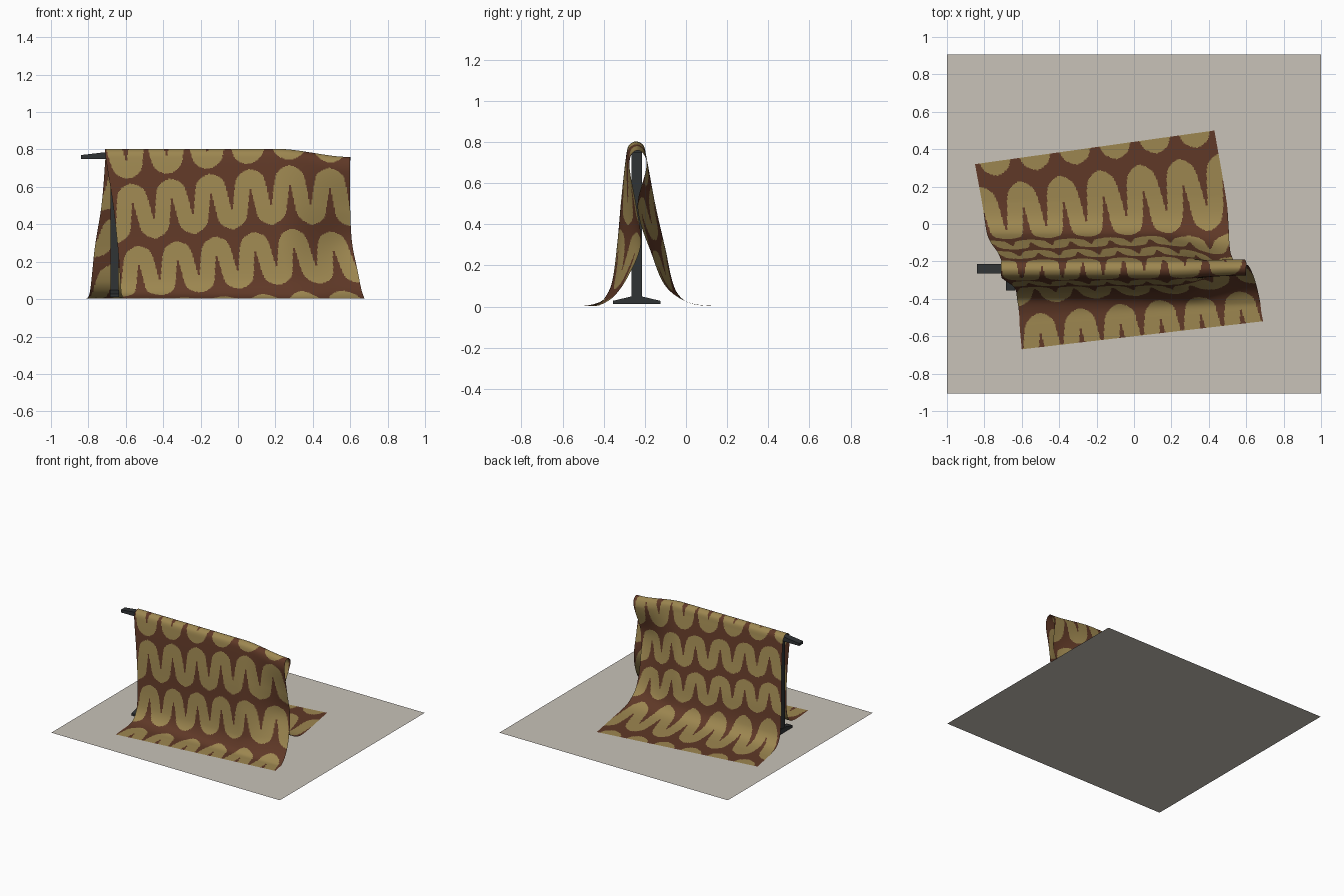
import bpy, bmesh, math
from mathutils import Vector

if "Cube" in bpy.data.objects:
    bpy.data.objects.remove(bpy.data.objects["Cube"])


def material(name, rgb):
    m = bpy.data.materials.new(name)
    m.diffuse_color = (*rgb, 1)
    m.use_nodes = True
    m.node_tree.nodes["Principled BSDF"].inputs["Base Color"].default_value = m.diffuse_color
    return m


GROUND = material("warm grey", (0.58, 0.54, 0.48))
METAL = material("dark metal", (0.03, 0.034, 0.036))
BROWN = material("brown cloth", (0.115, 0.040, 0.020))
TAN = material("tan cloth", (0.335, 0.240, 0.080))


def make_object(name, verts, faces, mats):
    me = bpy.data.meshes.new(name)
    me.from_pydata(verts, [], faces)
    for m in mats:
        me.materials.append(m)
    ob = bpy.data.objects.new(name, me)
    bpy.context.collection.objects.link(ob)
    return ob


def prism(name, profile, place, lo, hi):
    """Extrude a closed profile; place(a, b, t) gives the 3D point."""
    n = len(profile)
    verts = [place(a, b, t) for t in (lo, hi) for a, b in profile]
    faces = [tuple(range(n)), tuple(range(2 * n - 1, n - 1, -1))]
    faces += [(i, i + n, (i + 1) % n + n, (i + 1) % n) for i in range(n)]
    ob = make_object(name, verts, faces, [METAL])
    bm = bmesh.new()
    bm.from_mesh(ob.data)
    bmesh.ops.recalc_face_normals(bm, faces=bm.faces)
    bm.to_mesh(ob.data)
    bm.free()
    return ob


# ground sheet
make_object("ground_sheet", [(-1, -.905, 0), (1, -.905, 0), (1, .905, 0), (-1, .905, 0)],
            [(0, 1, 2, 3)], [GROUND])

# stand: tapered rail, two posts, two tapered feet
YC = -0.24
prism("rail", [(-.84, .75), (.36, .75), (.36, .77), (.19, .79), (-.67, .79), (-.84, .77)],
      lambda a, b, t: (a, t, b), YC - .025, YC + .025)
for side, x in (("left", -.66), ("right", .18)):
    prism(side + "_post", [(x - .022, YC - .025), (x + .022, YC - .025),
                           (x + .022, YC + .025), (x - .022, YC + .025)],
          lambda a, b, t: (a, b, t), .03, .76)
    prism(side + "_foot", [(YC - .115, .012), (YC + .115, .012), (YC + .115, .028),
                           (YC + .03, .048), (YC - .03, .048), (YC - .115, .028)],
          lambda a, b, t: (t, a, b), x - .025, x + .025)

# cloth path from front edge over the rail to back edge:
# x left, x right, y left, y right, z left, z right
ROWS = [
    (-.60, .69, -.67, -.52, .003, .003),
    (-.61, .68, -.56, -.465, .003, .003),
    (-.615, .675, -.47, -.42, .007, .007),
    (-.625, .66, -.40, -.35, .035, .05),
    (-.63, .64, -.362, -.28, .11, .15),
    (-.645, .61, -.335, -.22, .30, .30),
    (-.67, .60, -.315, -.24, .52, .48),
    (-.705, .60, -.29, -.275, .74, .68),
    (-.71, .60, -.277, -.265, .785, .74),
    (-.71, .60, -.243, -.235, .803, .76),
    (-.71, .60, -.208, -.205, .785, .74),
    (-.71, .59, -.195, -.19, .74, .69),
    (-.73, .56, -.15, -.235, .50, .48),
    (-.765, .52, -.10, -.165, .28, .25),
    (-.785, .51, -.055, -.10, .09, .10),
    (-.795, .505, .00, .00, .025, .025),
    (-.81, .495, .10, .12, .004, .004),
    (-.85, .43, .32, .50, .003, .003),
]
NU, NV, STEPS = 216, 400, 16
LENGTH = 2.36


def path_points(u):
    t = min(max((u - .70) / .30, 0), 1)
    sag = t * t * (3 - 2 * t)          # unsupported end folds inwards
    pts = []
    for k, (xl, xr, yl, yr, zl, zr) in enumerate(ROWS):
        w = u if k < 3 or k > 14 else sag
        pts.append(Vector((xl + (xr - xl) * u, yl + (yr - yl) * w, zl + (zr - zl) * w)))
    out = []
    for i in range(len(pts) - 1):
        p0, p1 = pts[max(i - 1, 0)], pts[i]
        p2, p3 = pts[i + 1], pts[min(i + 2, len(pts) - 1)]
        # non-uniform tangents keep long and short spans from overshooting
        d0, d1, d2 = (max((b - a).length, 1e-4) for a, b in ((p0, p1), (p1, p2), (p2, p3)))
        m1 = (p2 - p0) * (d1 / (d1 + (d0 if i else 0)))
        m2 = (p3 - p1) * (d1 / (d1 + (d2 if i < len(pts) - 2 else 0)))
        for j in range(STEPS):
            s = j / STEPS
            out.append(p1 * (2 * s**3 - 3 * s * s + 1) + m1 * (s**3 - 2 * s * s + s)
                       + p2 * (3 * s * s - 2 * s**3) + m2 * (s**3 - s * s))
    out.append(pts[-1])
    for p in out:
        p.z = max(p.z, .003)
    return out


def column(u):
    """Resample the path at even arc length."""
    pts = path_points(u)
    arc = [0]
    for a, b in zip(pts, pts[1:]):
        arc.append(arc[-1] + (b - a).length)
    res, i = [], 0
    for k in range(NV + 1):
        d = arc[-1] * k / NV
        while i < len(pts) - 2 and arc[i + 1] < d:
            i += 1
        f = (d - arc[i]) / max(arc[i + 1] - arc[i], 1e-9)
        res.append(pts[i].lerp(pts[i + 1], min(f, 1)))
    return res


# tan zigzag bands along the cloth length
BANDS = [(-.14, .19), (.24, .55), (.58, .90), (.93, 1.23),
         (1.26, 1.51), (1.54, 1.78), (1.81, 2.23), (2.28, 2.62)]


def is_tan(u, s):
    for k, (a, b) in enumerate(BANDS):
        if a <= s <= b:
            t = (s - a) / (b - a)
            p = u * 6 + (.5 if k >= 3 else 0)
            for q, tt in ((p, t), (p + .5, 1 - t)):     # wedges from both sides
                tau = (tt - .35) / .65
                if tau > 0 and abs(q - round(q)) < .02 + .15 * tau + .30 * tau**9:
                    return 0
            return 1
    return 0


verts, faces, mats = [], [], []
for i in range(NU + 1):
    verts += column(i / NU)
for i in range(NU):
    for j in range(NV):
        a = i * (NV + 1) + j
        faces.append((a, a + NV + 1, a + NV + 2, a + 1))
        mats.append(is_tan((i + .5) / NU, (j + .5) / NV * LENGTH))
cloth = make_object("draped_cloth", verts, faces, [BROWN, TAN])
cloth.data.polygons.foreach_set("material_index", mats)
cloth.data.polygons.foreach_set("use_smooth", [True] * len(faces))
cloth.data.update()
